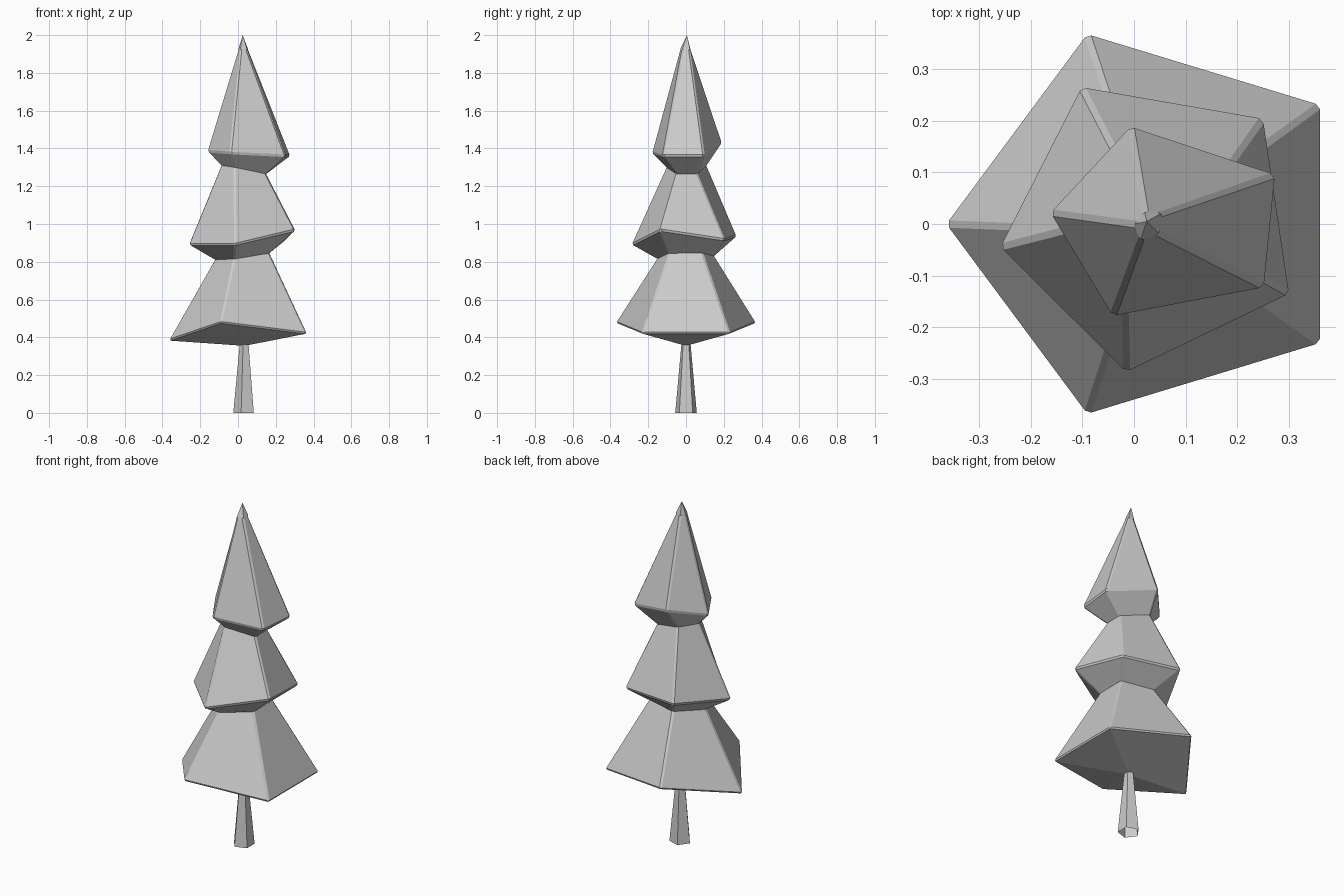
import bpy, bmesh, math

if "Cube" in bpy.data.objects:
    bpy.data.objects.remove(bpy.data.objects["Cube"])


def loft(name, rings, start=None, tip=None, bevel=0.0):
    """Skin five-sided rings; optional points close the bottom and top."""
    bm = bmesh.new()
    loops = [[bm.verts.new(p) for p in ring] for ring in rings]
    soft = []
    for a, b in zip(loops, loops[1:]):
        for i in range(5):
            j = (i + 1) % 5
            bm.faces.new((a[i], a[j], b[j], b[i]))
            soft.append(bm.edges.get((a[i], b[i])))
    for point, ring in ((start, loops[0]), (tip, loops[-1])):
        if point:
            v = bm.verts.new(point)
            for i in range(5):
                bm.faces.new((ring[i], ring[(i + 1) % 5], v))
    bmesh.ops.recalc_face_normals(bm, faces=bm.faces)
    # Narrow chamfers on the ridges and skirt rims
    if bevel:
        for ring in loops[:-1:2]:
            soft += [bm.edges.get((ring[i], ring[(i + 1) % 5])) for i in range(5)]
        bmesh.ops.bevel(bm, geom=soft, offset=bevel, segments=1, profile=0.5,
                        affect='EDGES', clamp_overlap=True)
        bmesh.ops.recalc_face_normals(bm, faces=bm.faces)
    mesh = bpy.data.meshes.new(name)
    bm.to_mesh(mesh)
    bm.free()
    obj = bpy.data.objects.new(name, mesh)
    bpy.context.collection.objects.link(obj)
    return obj


def pentagon(x, r, z):
    return [(x + r * math.cos(math.pi - i * math.tau / 5),
             r * math.sin(math.pi - i * math.tau / 5), z) for i in range(5)]


# Tapered trunk, open underneath
loft("trunk", [pentagon(0.035, 0.06, 0), pentagon(0.035, 0.025, 0.37)])

# Three irregular skirts: rim, waist, rim, waist, rim, neck
foliage = [
    [(-0.368, 0, 0.383), (-0.092, 0.372, 0.477), (0.364, 0.233, 0.42),
     (0.364, -0.233, 0.42), (-0.092, -0.372, 0.477)],
    [(-0.125, -0.01, 0.81), (-0.02, 0.15, 0.83), (0.165, 0.09, 0.845),
     (0.165, -0.09, 0.845), (-0.02, -0.155, 0.815)],
    [(-0.262, -0.045, 0.89), (-0.103, 0.268, 0.935), (0.252, 0.207, 0.915),
     (0.304, -0.137, 0.967), (-0.015, -0.29, 0.89)],
    [(-0.09, 0, 1.31), (-0.02, 0.11, 1.31), (0.15, 0.06, 1.265),
     (0.15, -0.05, 1.265), (-0.02, -0.105, 1.30)],
    [(-0.164, 0.022, 1.385), (-0.007, 0.191, 1.432), (0.276, 0.097, 1.36),
     (0.254, -0.124, 1.36), (-0.042, -0.18, 1.375)],
    [(0.0, 0.0, 1.92), (0.02, 0.025, 1.92), (0.055, 0.022, 1.92),
     (0.05, -0.02, 1.92), (0.012, -0.033, 1.92)],
]
loft("foliage", foliage, start=(0.035, 0, 0.355), tip=(0.025, 0.005, 2.0), bevel=0.008)
